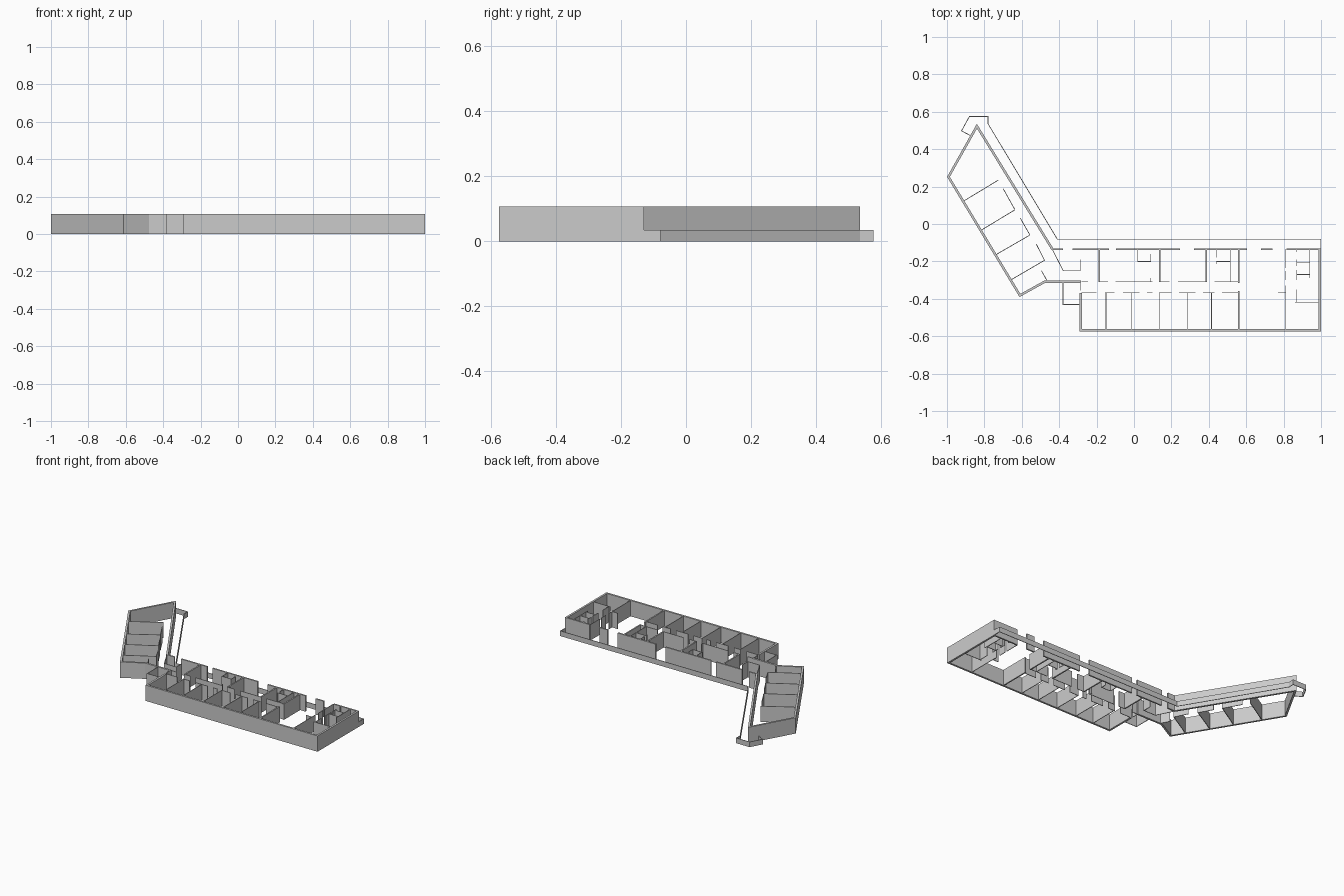
import bpy, bmesh
from mathutils import Vector

H, LOW = 0.107, 0.035      # full wall and low parapet heights
THICK, THIN = 0.013, 0.004


def walls(name, paths, t, h=H):
    """Upright walls of thickness t centred on each path, mitred at corners."""
    bm = bmesh.new()
    for path in paths:
        p = [Vector(q) for q in path]
        closed = p[0] == p[-1] and len(p) > 2
        if closed:
            p.pop()
        n = len(p)
        rings = []
        for i in range(n):
            a = p[i] - p[i - 1] if i or closed else p[1] - p[0]
            b = p[(i + 1) % n] - p[i] if i < n - 1 or closed else a
            na = Vector((-a.y, a.x)).normalized()
            nb = Vector((-b.y, b.x)).normalized()
            m = (na + nb).normalized()
            m *= t / 2 / max(m.dot(na), 0.3)
            rings.append([bm.verts.new((*q, z)) for q, z in
                          ((p[i] - m, 0), (p[i] + m, 0), (p[i] + m, h), (p[i] - m, h))])
        for i in range(n if closed else n - 1):
            r, s = rings[i], rings[(i + 1) % n]
            for k in range(4):
                bm.faces.new((r[k], r[(k + 1) % 4], s[(k + 1) % 4], s[k]))
        if not closed:
            bm.faces.new(rings[0])
            bm.faces.new(rings[-1][::-1])
    bmesh.ops.recalc_face_normals(bm, faces=bm.faces)
    me = bpy.data.meshes.new(name)
    bm.to_mesh(me)
    bm.free()
    bpy.context.collection.objects.link(bpy.data.objects.new(name, me))


def row(y, spans):
    return [[(a, y), (b, y)] for a, b in spans]


def col(x, spans):
    return [[(x, a), (x, b)] for a, b in spans]


# Main block shell: west, south and east walls
walls("main_outer_wall", [[(-0.284, -0.37), (-0.284, -0.569), (0.993, -0.569), (0.993, -0.13)]], THICK)

# North facade with door openings
walls("north_facade", row(-0.135, [(-0.435, -0.38), (-0.33, -0.135), (-0.095, 0.245),
                                   (0.32, 0.605), (0.68, 0.74), (0.815, 0.99)]), 0.01)

# Angled wing shell
walls("wing_outer_wall", [[(-0.435, -0.137), (-0.84, 0.523), (-0.992, 0.252),
                           (-0.61, -0.382), (-0.478, -0.309), (-0.284, -0.309)]], THICK)

# Low terrace parapet around the north side
walls("terrace_parapet", [[(0.998, -0.135), (0.998, -0.081), (-0.41, -0.081), (-0.78, 0.535),
                           (-0.78, 0.575), (-0.88, 0.575), (-0.922, 0.498), (-0.877, 0.474)]], THIN, LOW)

# Wing room partitions and corridor wall pieces
walls("wing_partitions", [[(-0.915, 0.12), (-0.725, 0.235)], [(-0.82, -0.035), (-0.638, 0.075)],
                          [(-0.74, -0.165), (-0.558, -0.06)], [(-0.66, -0.30), (-0.48, -0.195)]], THIN)
walls("wing_corridor_wall", [[(-0.70, 0.19), (-0.637, 0.077)], [(-0.607, 0.03), (-0.557, -0.058)],
                             [(-0.522, -0.108), (-0.478, -0.195)], [(-0.495, -0.25), (-0.462, -0.308)]], THIN)

# Link between the wing and the main block
walls("link_walls", [[(-0.435, -0.14), (-0.378, -0.25), (-0.288, -0.25), (-0.288, -0.19)],
                     [(-0.38, -0.31), (-0.38, -0.43), (-0.288, -0.43)],
                     [(-0.288, -0.31), (-0.288, -0.355)]], THIN)

# Corridor walls with door gaps
walls("corridor_walls",
      row(-0.309, [(-0.28, -0.245), (-0.185, -0.14), (-0.10, 0.10), (0.135, 0.19), (0.235, 0.385),
                   (0.43, 0.56)])
      + row(-0.367, [(-0.28, -0.20), (-0.155, -0.105), (-0.06, 0.03), (0.07, 0.10), (0.135, 0.20),
                     (0.24, 0.33), (0.37, 0.43), (0.47, 0.56)]), THIN)

# South rooms
walls("south_partitions", [[(x, -0.367), (x, -0.567)] for x in (-0.15, -0.015, 0.135, 0.285, 0.415)], THIN)

# Cross walls of the north rooms and hall
walls("cross_walls", col(-0.185, [(-0.135, -0.309)]) + col(0.137, [(-0.135, -0.309)])
      + col(0.387, [(-0.135, -0.309)]) + col(0.56, [(-0.135, -0.315), (-0.357, -0.567)]), 0.009)
walls("hall_wall", col(0.812, [(-0.135, -0.235), (-0.25, -0.30), (-0.33, -0.567)])
      + row(-0.367, [(0.77, 0.812)]), THIN)

# Small service rooms
walls("service_rooms",
      col(0.02, [(-0.135, -0.20)]) + row(-0.20, [(0.02, 0.09)]) + col(0.09, [(-0.16, -0.20), (-0.29, -0.309)])
      + col(0.44, [(-0.135, -0.18), (-0.20, -0.215)]) + row(-0.20, [(0.44, 0.515)])
      + col(0.515, [(-0.135, -0.309)])
      + col(0.87, [(-0.135, -0.15), (-0.19, -0.225), (-0.245, -0.30), (-0.35, -0.42)])
      + row(-0.205, [(0.87, 0.94)]) + row(-0.27, [(0.87, 0.94)])
      + col(0.94, [(-0.135, -0.29)]) + row(-0.418, [(0.86, 0.99)]), THIN)
